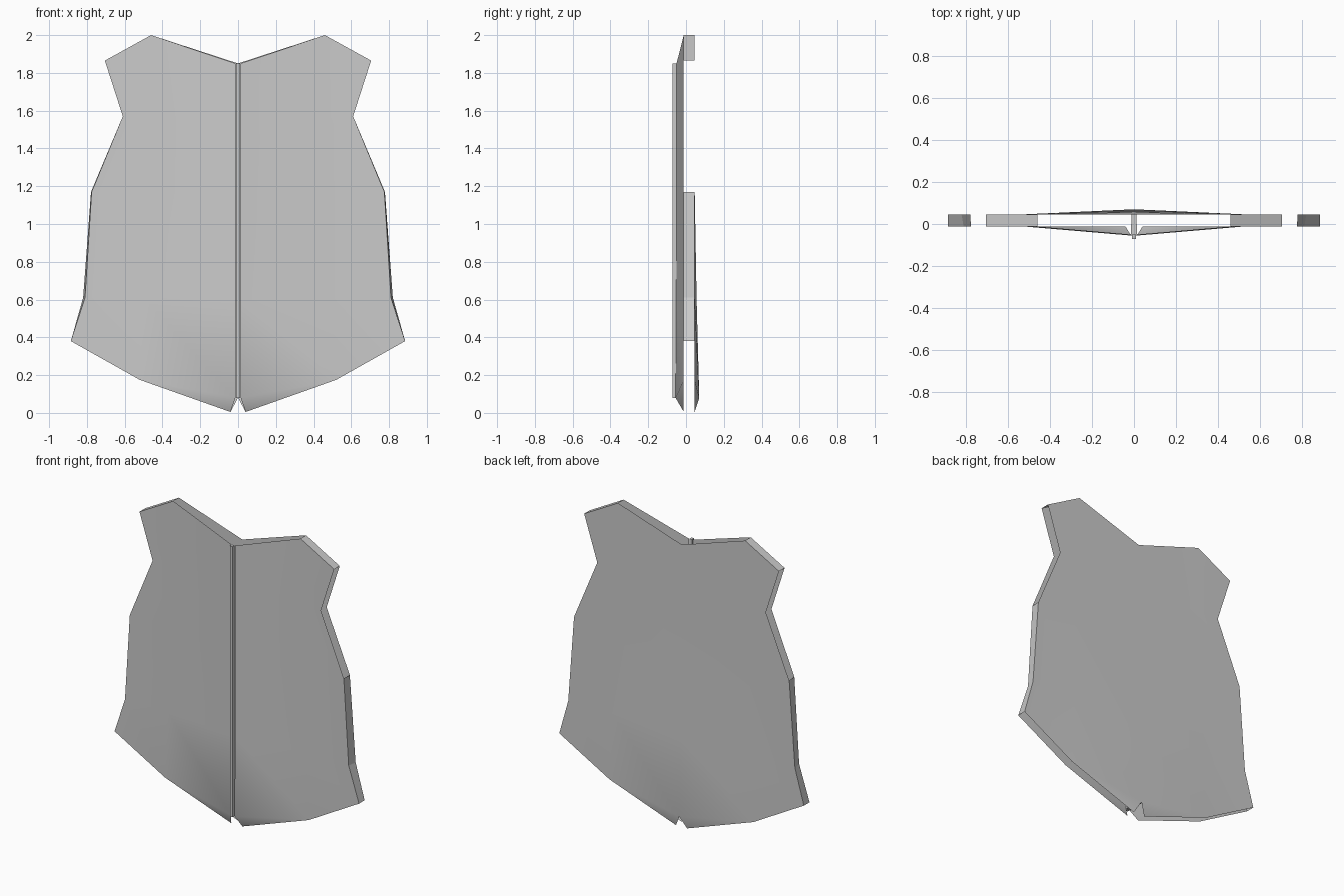
import bpy, bmesh

if "Cube" in bpy.data.objects:
    bpy.data.objects.remove(bpy.data.objects["Cube"])

FRONT, BACK = -0.012, 0.046   # y of the flat outer zones

def panel_rows(y, cx, cy_top, cy_low, cy_bot, wide):
    """Half-panel grid, top to bottom: centre line, inner column, outline."""
    return [
        [(cx, cy_top, 1.85), (0.46, y, 2.0), (0.705, y, 1.865)],
        [(cx, cy_top, 1.50), (0.48, y, 1.57), (0.61, y, 1.57)],
        [(cx, cy_top, 1.15), (0.49, y, 1.17), (0.775 + wide / 3, y, 1.17)],
        [(cx, cy_low, 0.60), (0.50, y, 0.61), (0.81 + wide, y, 0.61)],
        [(cx, cy_bot, 0.08), (0.52, y, 0.175), (0.885, y, 0.38)],
    ]

def make(name, faces, smooth=True):
    """Build faces for both sides of x = 0 and weld them."""
    bm = bmesh.new()
    for f in faces:
        for s in (1, -1):
            pts = [(s * x, y, z) for x, y, z in f]
            if s < 0:
                pts.reverse()
            bm.faces.new([bm.verts.new(p) for p in pts])
    bmesh.ops.remove_doubles(bm, verts=bm.verts, dist=0.0005)
    me = bpy.data.meshes.new(name)
    bm.to_mesh(me)
    bm.free()
    ob = bpy.data.objects.new(name, me)
    bpy.context.collection.objects.link(ob)
    if smooth:
        bpy.context.view_layer.objects.active = ob
        ob.select_set(True)
        bpy.ops.object.shade_smooth_by_angle()
        ob.select_set(False)
    return ob

def panel_faces(rows, y, flip):
    faces = []
    for a, b in zip(rows, rows[1:]):
        for i in range(2):
            faces.append([a[i], b[i], b[i + 1], a[i + 1]])
    # hem point beside the centre notch
    faces.append([rows[-1][0], (0.04, y, 0.005), rows[-1][1]])
    return [f[::-1] for f in faces] if flip else faces

front = panel_rows(FRONT, 0.014, -0.05, -0.052, -0.055, 0.0)
back = panel_rows(BACK, 0.0, 0.044, 0.056, 0.07, 0.01)

# front and back panels
make("front_panel", panel_faces(front, FRONT, False))
make("back_panel", panel_faces(back, BACK, True))

# closed shoulders and side seams; neck, armholes and hem stay open
def wall(f0, f1, b0, b1):
    return [f0, f1, b1, b0]

make("shoulder_seam", [wall(front[0][1], front[0][2], back[0][1], back[0][2])[::-1]], False)
make("side_seam", [wall(front[i][2], front[i + 1][2], back[i][2], back[i + 1][2])
                   for i in (2, 3)], False)

# raised fastening strip down the front
bpy.ops.mesh.primitive_cube_add(size=1, location=(0, -0.0605, 0.965))
strip = bpy.context.object
strip.name = "front_strip"
strip.scale = (0.02, 0.021, 1.77)

# narrow strap joining front and back at the hem notch
make("hem_strap", [[(0, -0.055, 0.081), (0.014, -0.055, 0.081),
                    (0.012, 0.066, 0.081), (0, 0.066, 0.081)]], False)
